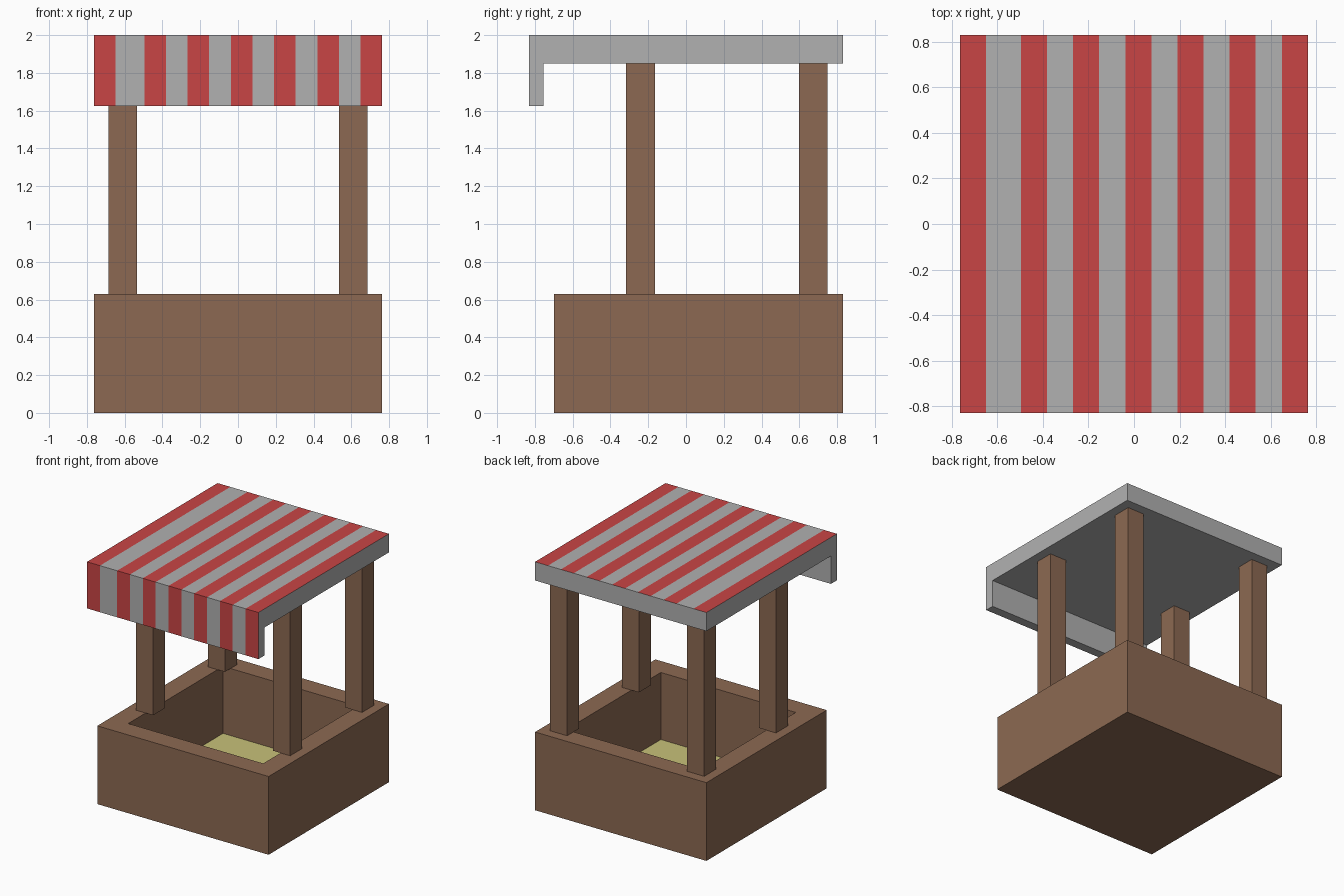
import bpy, bmesh

if "Cube" in bpy.data.objects:
    bpy.data.objects.remove(bpy.data.objects["Cube"])

U = 0.0763  # module size of the blocky design


def material(name, r, g, b):
    lin = [((c / 255 + 0.055) / 1.055) ** 2.4 for c in (r, g, b)]
    m = bpy.data.materials.new(name)
    m.diffuse_color = (*lin, 1)
    m.use_nodes = True
    m.node_tree.nodes["Principled BSDF"].inputs["Base Color"].default_value = m.diffuse_color
    return m


wood = material("brown wood", 140, 105, 82)
red = material("red cloth", 201, 69, 69)
grey = material("light grey cloth", 177, 177, 177)
straw = material("straw yellow", 200, 193, 121)


def finish(name, bm, *mats):
    bmesh.ops.recalc_face_normals(bm, faces=bm.faces)
    mesh = bpy.data.meshes.new(name)
    bm.to_mesh(mesh)
    bm.free()
    for m in mats:
        mesh.materials.append(m)
    obj = bpy.data.objects.new(name, mesh)
    bpy.context.collection.objects.link(obj)
    return obj


def add_box(bm, lo, hi):
    verts = bmesh.ops.create_cube(bm, size=1)["verts"]
    for v in verts:
        v.co = [(lo[i] + hi[i]) / 2 + v.co[i] * (hi[i] - lo[i]) for i in range(3)]
    return verts


X, YF, YB, H = 10 * U, -0.70, 0.83, 0.63
W = 3 * U        # counter wall width
FLOOR = 0.09

# Counter: box whose top is inset and sunk to the straw floor
bm = bmesh.new()
add_box(bm, (-X, YF, 0), (X, YB, H))
bm.normal_update()
top = max(bm.faces, key=lambda f: f.normal.z)
bmesh.ops.inset_region(bm, faces=[top], thickness=W)
pit = bmesh.ops.extrude_face_region(bm, geom=[top])["geom"]
if top.is_valid:
    bmesh.ops.delete(bm, geom=[top], context='FACES_ONLY')
for g in pit:
    if isinstance(g, bmesh.types.BMVert):
        g.co.z = FLOOR
    elif isinstance(g, bmesh.types.BMFace):
        g.material_index = 1
finish("counter", bm, wood, straw)

# Four posts, mirrored left and right
for label, y in (("front", -0.317), ("back", 0.597)):
    for side, s in (("left", -1), ("right", 1)):
        bm = bmesh.new()
        cx = s * 8 * U
        add_box(bm, (cx - U, y, H), (cx + U, y + 2 * U, 1.85))
        finish(f"{label}_{side}_post", bm, wood)

# Canopy: L profile swept across x, one segment per stripe
profile = [(-0.83, 1.625), (-0.755, 1.625), (-0.755, 1.85),
           (0.83, 1.85), (0.83, 2.0), (-0.83, 2.0)]
edges = [-10]
for i in range(13):
    edges.append(edges[-1] + (2 if i == 1 else 1.5))
bm = bmesh.new()
rings = [[bm.verts.new((e * U, y, z)) for y, z in profile] for e in edges]
n = len(profile)
for i in range(13):
    for k in range(n):
        j = (k + 1) % n
        f = bm.faces.new((rings[i][k], rings[i][j], rings[i + 1][j], rings[i + 1][k]))
        # stripes only on the top (k = 4) and front (k = 5) faces
        f.material_index = 1 if k >= 4 and i % 2 == 0 else 0
bm.faces.new(rings[0])
bm.faces.new(rings[-1])
finish("striped_canopy", bm, grey, red)
